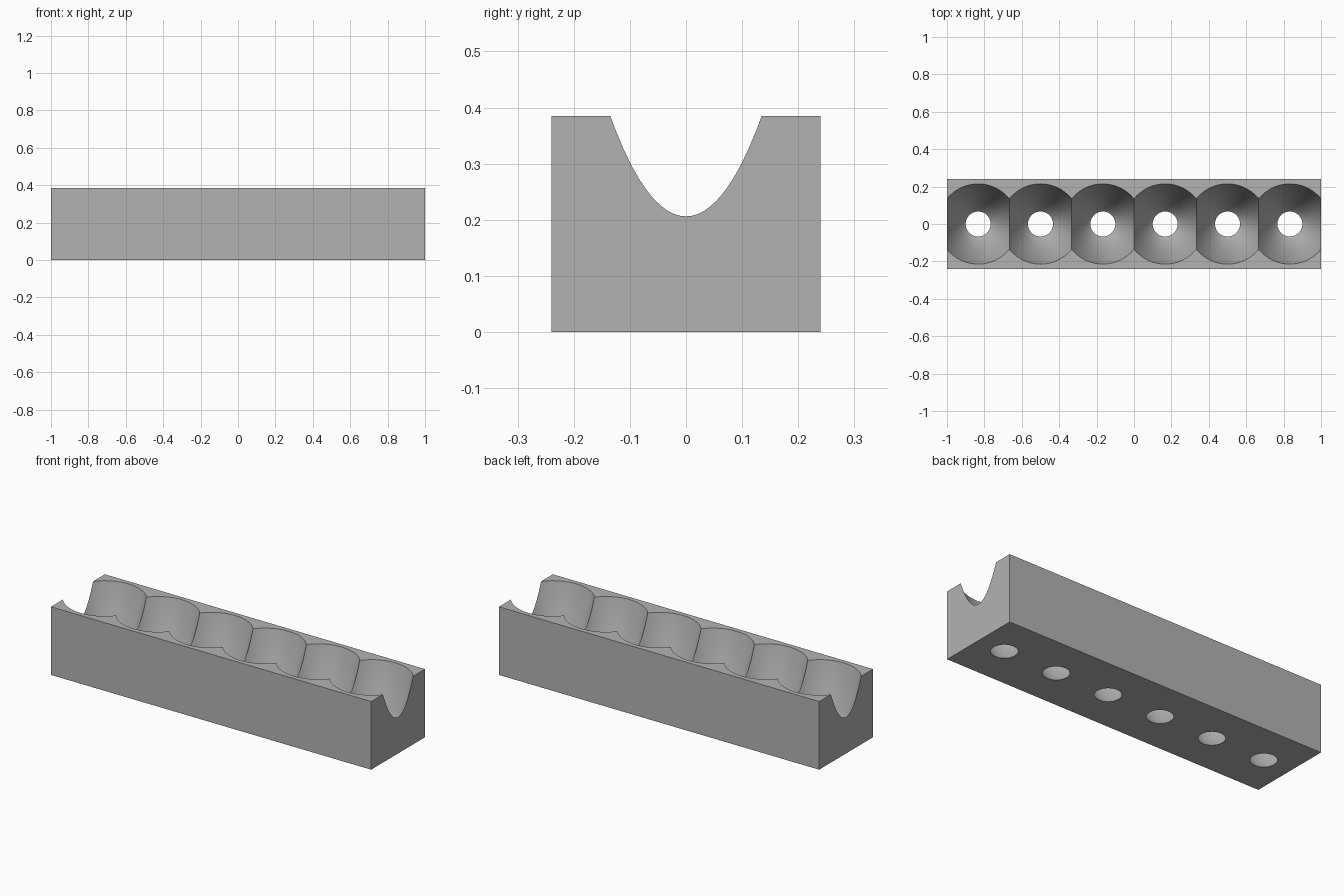
import bpy, bmesh, math

LENGTH, DEPTH, HEIGHT = 2.0, 0.48, 0.385
WELLS = 6
SEGMENTS, RINGS = 96, 16

if "Cube" in bpy.data.objects:
    bpy.data.objects.remove(bpy.data.objects["Cube"], do_unlink=True)

# Plain grey material
grey = bpy.data.materials.new("plain grey")
grey.use_nodes = True
colour = (0.45, 0.45, 0.45, 1.0)
grey.diffuse_color = colour
grey.node_tree.nodes["Principled BSDF"].inputs["Base Color"].default_value = colour


def make_object(name, bm):
    bmesh.ops.recalc_face_normals(bm, faces=bm.faces)
    mesh = bpy.data.meshes.new(name)
    bm.to_mesh(mesh)
    bm.free()
    mesh.materials.append(grey)
    obj = bpy.data.objects.new(name, mesh)
    bpy.context.scene.collection.objects.link(obj)
    return obj


def well_radius(z):
    # Bowl curve: open hole at the base, widening and steepening to the rim
    return math.sqrt(0.0046 + z / (8.4 + 2.35 * z))


def well_cutter(x):
    bm = bmesh.new()
    low, high = -0.02, HEIGHT + 0.02
    rings = []
    for i in range(RINGS + 1):
        z = low + (high - low) * i / RINGS
        r = well_radius(z)
        angles = [2 * math.pi * k / SEGMENTS for k in range(SEGMENTS)]
        rings.append([bm.verts.new((x + r * math.cos(a), r * math.sin(a), z)) for a in angles])
    for a, b in zip(rings, rings[1:]):
        for k in range(SEGMENTS):
            n = (k + 1) % SEGMENTS
            bm.faces.new((a[k], a[n], b[n], b[k]))
    bm.faces.new(rings[0])
    bm.faces.new(rings[-1])
    return make_object("well_cutter", bm)


# Solid block
bm = bmesh.new()
bmesh.ops.create_cube(bm, size=1)
bmesh.ops.scale(bm, vec=(LENGTH, DEPTH, HEIGHT), verts=bm.verts)
bmesh.ops.translate(bm, vec=(0, 0, HEIGHT / 2), verts=bm.verts)
block = make_object("holder_block", bm)
bpy.ops.object.select_all(action="DESELECT")
block.select_set(True)
bpy.context.view_layer.objects.active = block

# Row of overlapping wells cut through the block
pitch = LENGTH / WELLS
for i in range(WELLS):
    cutter = well_cutter((i - (WELLS - 1) / 2) * pitch)
    cut = block.modifiers.new("well", "BOOLEAN")
    cut.operation = "DIFFERENCE"
    cut.solver = "EXACT"
    cut.object = cutter
    bpy.ops.object.modifier_apply(modifier=cut.name)
    bpy.data.objects.remove(cutter, do_unlink=True)

bpy.ops.object.shade_smooth_by_angle(angle=math.radians(25))
